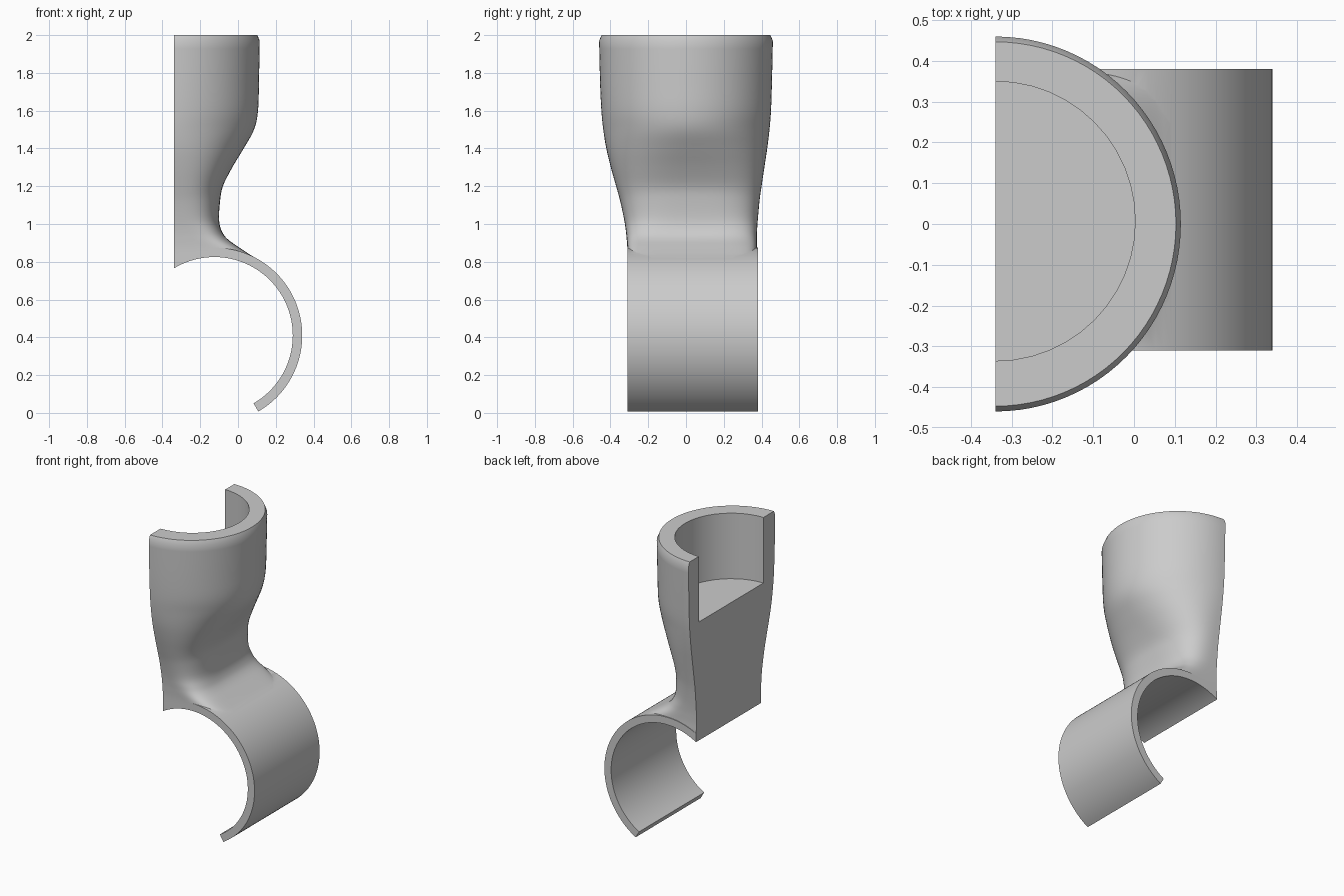
import bpy
import bmesh
from math import sin, cos, acos, pi, radians

if "Cube" in bpy.data.objects:
    bpy.data.objects.remove(bpy.data.objects["Cube"])

BACK = -0.34                      # flat cut plane of the cup
HOOK_X, HOOK_Z = -0.125, 0.41     # hook axis
INNER, OUTER = 0.415, 0.465       # hook radii
FRONT, REAR = -0.31, 0.38         # hook width

grey = bpy.data.materials.new("plain grey")
grey.use_nodes = True
grey.diffuse_color = (0.6, 0.6, 0.6, 1)
grey.node_tree.nodes["Principled BSDF"].inputs["Base Color"].default_value = (0.6, 0.6, 0.6, 1)


def finish(bm, name):
    bmesh.ops.recalc_face_normals(bm, faces=bm.faces[:])
    mesh = bpy.data.meshes.new(name)
    bm.to_mesh(mesh)
    bm.free()
    obj = bpy.data.objects.new(name, mesh)
    bpy.context.collection.objects.link(obj)
    mesh.materials.append(grey)
    return obj


def prism(name, outline, offset):
    """Extrude a closed outline along an offset vector."""
    bm = bmesh.new()
    face = bm.faces.new([bm.verts.new(p) for p in outline])
    new = bmesh.ops.extrude_face_region(bm, geom=[face])["geom"]
    bmesh.ops.translate(bm, vec=offset, verts=[g for g in new if isinstance(g, bmesh.types.BMVert)])
    return finish(bm, name)


def arc(radius, start, end, steps, y):
    angles = [start + (end - start) * i / steps for i in range(steps + 1)]
    return [(HOOK_X + radius * cos(a), y, HOOK_Z + radius * sin(a)) for a in angles]


def combine(target, other, operation):
    mod = target.modifiers.new(operation.lower(), "BOOLEAN")
    mod.object, mod.operation, mod.solver = other, operation, "EXACT"
    bpy.context.view_layer.objects.active = target
    bpy.ops.object.modifier_apply(modifier=mod.name)
    bpy.data.objects.remove(other)


def catmull(p0, p1, p2, p3, t):
    return [b + 0.5 * t * (c - a + t * (2 * a - 5 * b + 4 * c - d + t * (3 * (b - c) + d - a)))
            for a, b, c, d in zip(p0, p1, p2, p3)]


# Cup body sections: height, reach in x, front y, rear y, squareness
sections = [
    (0.70, 0.21, -0.31, 0.378, 9),
    (0.80, 0.12, -0.31, 0.378, 9),
    (0.84, 0.06, -0.31, 0.377, 8),
    (0.88, 0.00, -0.311, 0.375, 7),
    (0.92, -0.055, -0.314, 0.375, 5.5),
    (0.96, -0.085, -0.318, 0.376, 4.5),
    (1.02, -0.1, -0.327, 0.38, 3.5),
    (1.12, -0.095, -0.348, 0.389, 3),
    (1.20, -0.08, -0.37, 0.4, 2.8),
    (1.30, -0.03, -0.398, 0.415, 2.5),
    (1.40, 0.03, -0.422, 0.43, 2.2),
    (1.50, 0.085, -0.438, 0.442, 2),
    (1.60, 0.106, -0.448, 0.45, 2),
    (1.75, 0.111, -0.455, 0.455, 2),
    (1.97, 0.115, -0.46, 0.46, 2),
]
padded = [sections[0]] + sections + [sections[-1]]
levels = [catmull(*padded[i:i + 4], t / 4) for i in range(len(sections) - 1) for t in range(4)]
levels += [sections[-1], (2.0, 0.103, -0.447, 0.447, 2)]


def half_section(z, reach, front, rear, power, steps=48):
    points = []
    for i in range(steps + 1):
        a = -pi / 2 + pi * i / steps
        c, s = abs(cos(a)) ** (2 / power), abs(sin(a)) ** (2 / power)
        if i in (0, steps):
            c = 0
        side = s if a > 0 else -s
        points.append((BACK + (reach - BACK) * c, (front + rear) / 2 + side * (rear - front) / 2, z))
    return points


bm = bmesh.new()
rows = [[bm.verts.new(p) for p in half_section(*level)] for level in levels]
for low, high in zip(rows, rows[1:]):
    for i in range(len(low) - 1):
        bm.faces.new((low[i], low[i + 1], high[i + 1], high[i]))
bm.faces.new(rows[0])
bm.faces.new(rows[-1])
bm.faces.new([r[0] for r in rows] + [r[-1] for r in reversed(rows)])
body = finish(bm, "cup_and_hook")

# Hook band, left thick inside and then bored to its final radius
rough = 0.38
stop = radians(-60)
outline = arc(OUTER, stop, acos((BACK - HOOK_X) / OUTER), 64, FRONT)
outline += arc(rough, acos((BACK - HOOK_X) / rough), stop, 64, FRONT)
combine(body, prism("hook_band", outline, (0, REAR - FRONT, 0)), "UNION")
combine(body, prism("hook_bore", arc(INNER, 0, 2 * pi, 96, -1)[:-1], (0, 2, 0)), "DIFFERENCE")

# Round pocket in the cup
pocket = [(BACK + 0.343 * cos(i * pi / 24), 0.007 + 0.343 * sin(i * pi / 24), 1.56) for i in range(48)]
combine(body, prism("cup_pocket", pocket, (0, 0, 1)), "DIFFERENCE")

bpy.ops.object.select_all(action="DESELECT")
body.select_set(True)
bpy.context.view_layer.objects.active = body
bpy.ops.object.shade_smooth_by_angle(angle=radians(30))
